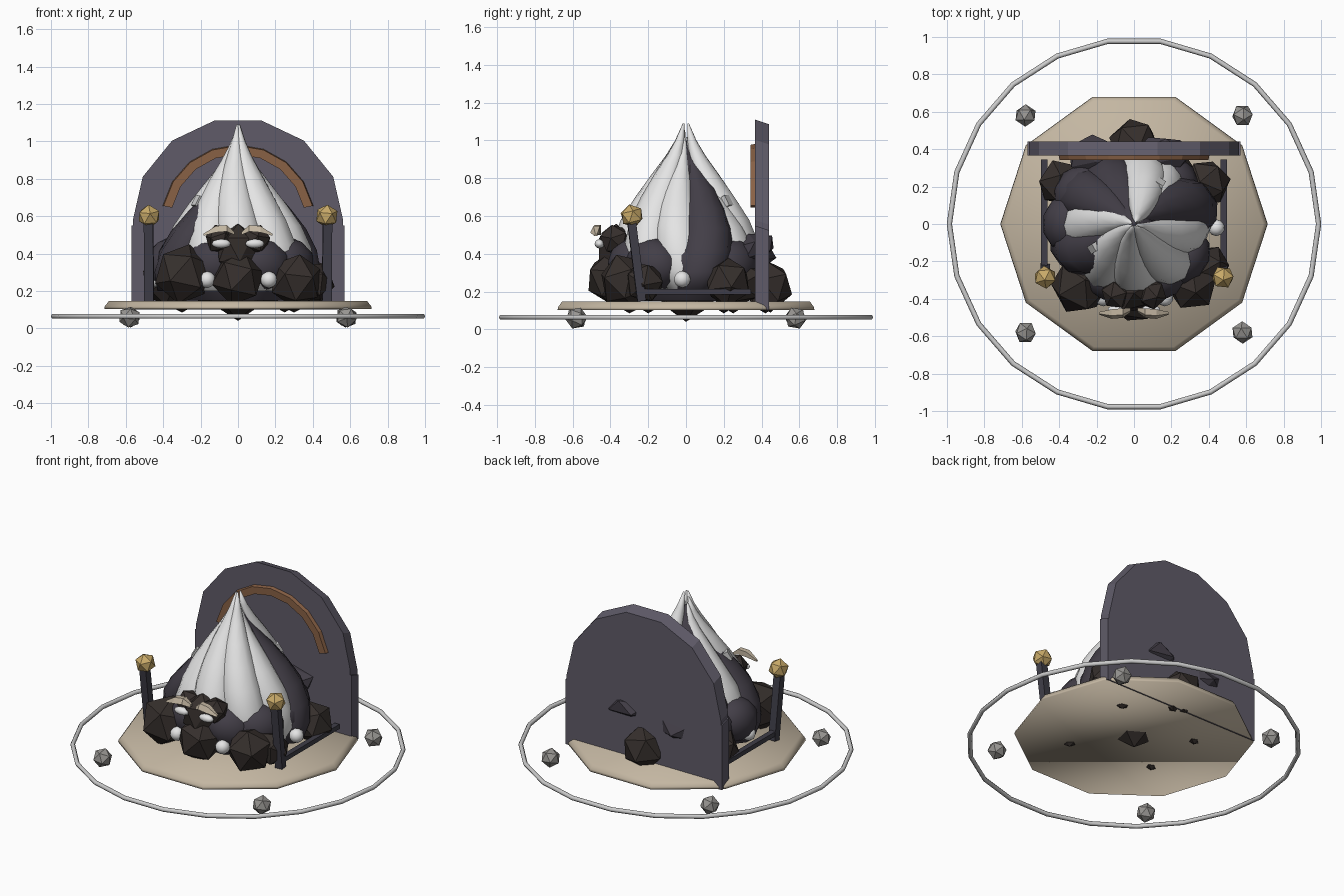
import bpy, bmesh, math, random
from mathutils import Vector, Matrix

if "Cube" in bpy.data.objects:
    bpy.data.objects.remove(bpy.data.objects["Cube"])
random.seed(4)

def mat(name, r, g, b):
    m = bpy.data.materials.new(name)
    m.diffuse_color = (r, g, b, 1)
    m.use_nodes = True
    m.node_tree.nodes["Principled BSDF"].inputs["Base Color"].default_value = m.diffuse_color
    return m

WHITE = mat("white", .78, .78, .78)
DARK = mat("dark purple", .055, .048, .063)
WALL = mat("slate", .115, .105, .14)
POST = mat("dark slate", .05, .048, .065)
ROCK = mat("dark brown", .036, .028, .025)
TAN = mat("tan", .55, .47, .36)
GOLD = mat("gold", .58, .40, .14)
BROWN = mat("copper brown", .25, .12, .06)
GREY = mat("grey", .31, .30, .285)
SILVER = mat("silver", .6, .6, .6)

def finish(bm, name, m, smooth=False):
    bmesh.ops.recalc_face_normals(bm, faces=bm.faces)
    me = bpy.data.meshes.new(name)
    bm.to_mesh(me)
    bm.free()
    me.materials.append(m)
    for p in me.polygons:
        p.use_smooth = smooth
    ob = bpy.data.objects.new(name, me)
    bpy.context.collection.objects.link(ob)
    return ob

def ball(name, loc, scale, m, sub=1, rot=0.0, smooth=False, tilt=0.0):
    bm = bmesh.new()
    bmesh.ops.create_icosphere(bm, subdivisions=sub, radius=1)
    s = scale if isinstance(scale, tuple) else (scale,) * 3
    bm.transform(Matrix.Translation(loc) @ Matrix.Rotation(rot, 4, 'Z')
                 @ Matrix.Rotation(tilt, 4, 'X') @ Matrix.Diagonal((*s, 1)))
    return finish(bm, name, m, smooth)

def bar(name, a, b, w, h, m):
    a, b = Vector(a), Vector(b)
    bm = bmesh.new()
    bmesh.ops.create_cube(bm, size=1)
    q = (b - a).to_track_quat('Z', 'Y').to_matrix().to_4x4()
    bm.transform(Matrix.Translation((a + b) / 2) @ q @ Matrix.Diagonal((w, h, (b - a).length, 1)))
    return finish(bm, name, m)

def loft(name, rings, m, smooth=False, closed=False):
    bm = bmesh.new()
    vs = [[bm.verts.new(p) for p in ring] for ring in rings]
    n = len(vs[0])
    pairs = list(zip(vs, vs[1:])) + ([(vs[-1], vs[0])] if closed else [])
    for a, b in pairs:
        for i in range(n):
            bm.faces.new((a[i], a[(i + 1) % n], b[(i + 1) % n], b[i]))
    if not closed:
        bm.faces.new(vs[0])
        bm.faces.new(vs[-1])
    return finish(bm, name, m, smooth)

def circle(r, z, n):
    return [(r * math.cos(i * math.tau / n), r * math.sin(i * math.tau / n), z) for i in range(n)]

# Base plate and outer ring with four studs
loft("base_plate", [circle(.715, .103, 10), circle(.712, .118, 10), circle(.69, .147, 10)], TAN, True)
ring = []
for i in range(22):
    a = i * math.tau / 22
    ring.append([((.987 + .014 * math.cos(k * math.tau / 6)) * math.cos(a),
                  (.987 + .014 * math.cos(k * math.tau / 6)) * math.sin(a),
                  .064 + .014 * math.sin(k * math.tau / 6)) for k in range(6)])
loft("outer_ring", ring, SILVER, True, closed=True)
for sx in (-1, 1):
    for sy in (-1, 1):
        ball("ring_stud", (sx * .58, sy * .58, .06), .06, GREY, rot=.3 * sx, tilt=.4 * sy)

# Back wall: stepped arch, with its rear face slightly lower
half = [(.57, .125), (.57, .55), (.562, .55), (.562, .58)]
half += [(.565 * math.sin(a), .57 + .555 * math.cos(a))
         for a in (math.radians(64.3), math.radians(38.6), math.radians(12.9))]
prof = half + [(-x, z) for x, z in reversed(half)]
loft("back_wall", [[(x, .365, z) for x, z in prof], [(x, .44, z - .025) for x, z in prof]], WALL)

# Copper arc on the wall
arc = []
for i in range(9):
    a = math.radians(12 + 156 * i / 8)
    arc.append([(r * math.cos(a), y, .57 + r * math.sin(a))
                for r, y in ((.365, .368), (.412, .368), (.407, .341), (.36, .341))])
loft("copper_arc", arc, BROWN)

# Side rails, leaning posts and gold finials
for s in (-1, 1):
    bar("side_rail", (s * .48, -.24, .2), (s * .48, .345, .2), .035, .03, POST)
    bar("front_post", (s * .475, -.235, .15), (s * .478, -.287, .56), .05, .045, POST)
    ball("post_finial", (s * .475, -.285, .6), .063, GOLD, rot=.2 * s, tilt=.25)

# Swirled tufts rising to the peak: height, outer radius, half thickness
PROFILE = [(.2, .38, .10), (.32, .41, .13), (.45, .395, .135), (.58, .345, .12), (.7, .27, .10),
           (.82, .185, .072), (.92, .11, .045), (1.0, .06, .024), (1.09, .018, .004)]

def tuft(name, deg, m, top=1.0, wide=1.0, out=0.0, twist=28):
    rings = []
    for z, r, d in PROFILE:
        f = (z - .2) / .89
        z2 = .2 + (z - .2) * top
        a = math.radians(deg - twist * (f - .45))
        c = Vector((math.cos(a), math.sin(a), 0))
        t = Vector((-c.y, c.x, 0))
        mid = c * (r - d + out * (1 - f * f)) + Vector((0, 0, z2))
        rings.append([mid + c * d * math.cos(k * math.tau / 10)
                      + t * d * wide * math.sin(k * math.tau / 10) for k in range(10)])
    return loft(name, rings, m, True)

for deg, top in ((-128, .96), (-92, 1), (-52, 1), (-12, .92), (75, 1), (178, .92), (55, .9)):
    tuft("white_tuft", deg, WHITE, top)
for deg, top, out, twist in ((25, .88, .05, -35), (115, .88, 0, 20), (148, .88, .04, 10),
                             (212, .84, .06, -45)):
    tuft("dark_tuft", deg, DARK, top, 1.1, out, twist)
loft("core", [circle(.3, .15, 10), circle(.27, .5, 10), circle(.13, .8, 10), circle(.01, 1.0, 10)],
     DARK, True)

# Low dark folds around the hem, two of them reaching through the wall
for deg, r in ((-152, .32), (-118, .31), (-65, .31), (-32, .32), (8, .29), (50, .31), (180, .36), (150, .34)):
    a = math.radians(deg)
    ball("dark_fold", (r * math.cos(a), r * math.sin(a), .345), (.13, .16, .14), DARK, 2, a, True,
         .35 * math.sin(deg))
for x, z in ((-.2, .38), (.14, .43)):
    ball("rear_fold", (x, .355, z), (.17, .13, .08), DARK, 1, x, tilt=.3)

# Rocks around the foot
for x, y, z, r in ((0, -.39, .27, .145), (-.29, -.33, .29, .16), (.31, -.32, .255, .145),
                   (.4, -.22, .25, .11), (.39, .22, .25, .13), (-.39, .22, .25, .13),
                   (0, .43, .23, .14), (.2, .3, .25, .12), (-.2, .3, .25, .12),
                   (0, 0, .21, .165)):
    ball("foot_rock", (x, y, z), (r, r, r * 1.03), ROCK, rot=random.uniform(0, 6),
         tilt=random.uniform(.2, .6) if y else 0)

# Face: rocky head, eyes and brows
ball("head_rock", (0, -.37, .42), (.13, .1, .14), ROCK, rot=.5)
for s in (-1, 1):
    ball("cheek_rock", (s * .095, -.375, .475), (.085, .08, .085), ROCK, rot=s, tilt=.4)
    ball("eye", (s * .09, -.458, .453), (.052, .026, .025), WHITE, 2, 0, True)
    brow = []
    for x, y, z, h in ((.02, -.465, .508, .008), (.06, -.485, .535, .017),
                       (.12, -.49, .53, .017), (.185, -.48, .5, .005)):
        brow.append([(s * x, y - h, z - h), (s * x, y + 2 * h, z - h),
                     (s * x, y + 2 * h, z + h), (s * x, y, z + h)])
    loft("brow", brow, TAN)
    # Small white puffs at the hem
    ball("front_puff", (s * .165, -.395, .26), .045, WHITE, 2, 0, True)
    ball("side_puff", (s * .44, -.02, .265), .045, WHITE, 2, 0, True)

# Grey chips on the tufts
for x, y, z in ((-.04, -.25, .68), (.14, .22, .68), (-.22, -.13, .68)):
    n = Vector((x, y, .15)).normalized()
    p = Vector((x, y, z))
    bar("chip", p - n * .03, p + n * .01, .045, .06, SILVER)

# Rock tips under the plate
for x, y in ((.3, .25), (-.3, .2), (.25, -.3), (-.3, -.2), (.05, .42)):
    ball("rock_tip", (x, y, .115), (.04, .03, .03), ROCK, rot=x * 9)
